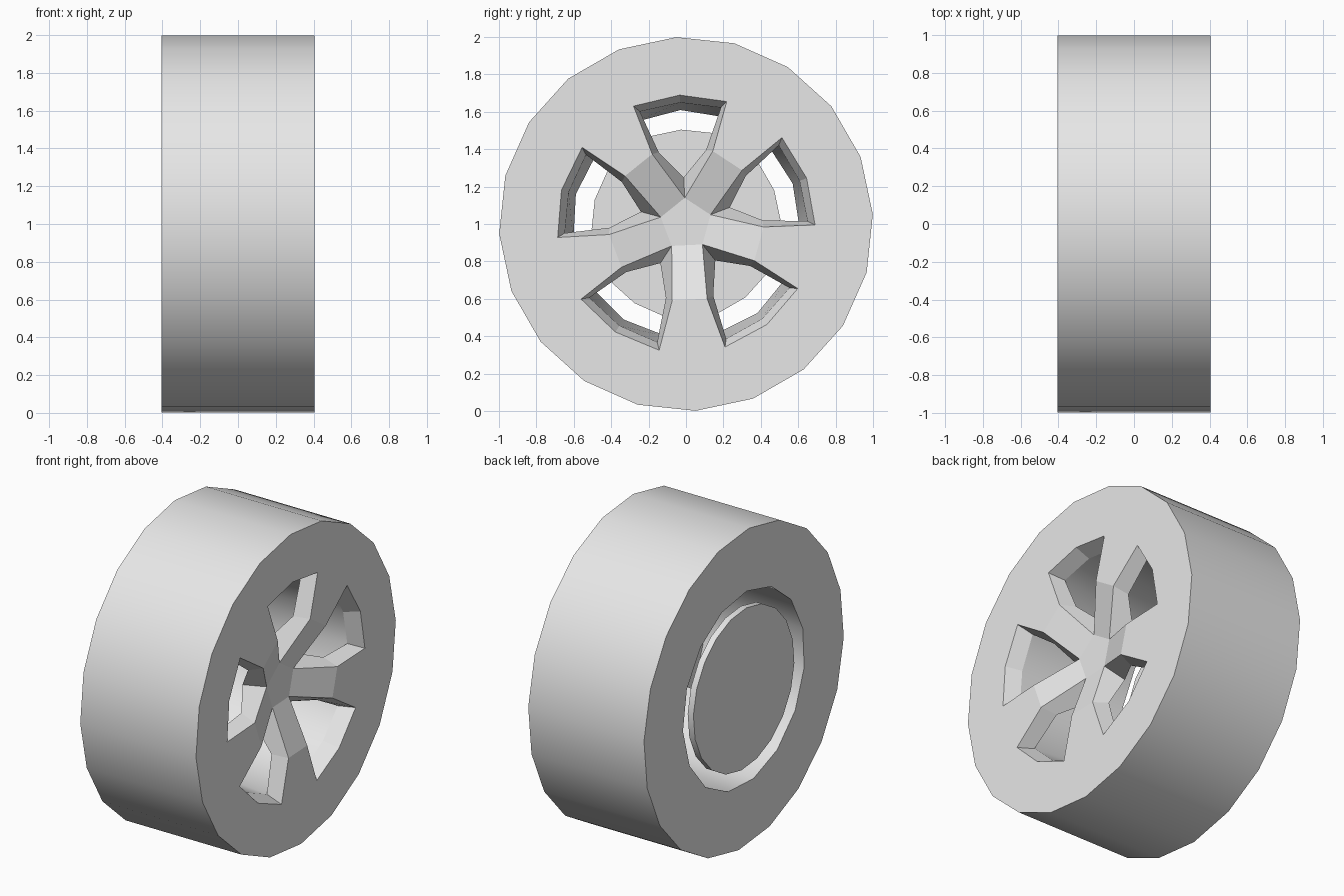
import bpy, bmesh
from math import sin, cos, radians

cube = bpy.data.objects.get("Cube")
if cube:
    bpy.data.objects.remove(cube, do_unlink=True)

HALF = 0.405      # half width of the wheel
PHASE = 92.8      # angle of the first window

grey = bpy.data.materials.new("light grey")
grey.use_nodes = True
grey.diffuse_color = (0.8, 0.8, 0.8, 1)
grey.node_tree.nodes["Principled BSDF"].inputs["Base Color"].default_value = (0.8, 0.8, 0.8, 1)


def point(bm, x, radius, degrees):
    a = radians(degrees)
    return bm.verts.new((x, radius * cos(a), 1 + radius * sin(a)))


def ring(bm, x, radius, sides=20):
    return [point(bm, x, radius, 3 + 360 * i / sides) for i in range(sides)]


def bridge(bm, a, b, smooth=False):
    n = len(a)
    for i in range(n):
        j = (i + 1) % n
        bm.faces.new((a[i], a[j], b[j], b[i])).smooth = smooth


def fill_between(bm, outer, inner, direction):
    edges = []
    for loop in (outer, inner):
        for i, v in enumerate(loop):
            w = loop[(i + 1) % len(loop)]
            edges.append(bm.edges.get((v, w)) or bm.edges.new((v, w)))
    bmesh.ops.triangle_fill(bm, edges=edges, use_beauty=True, normal=(direction, 0, 0))


def finish(bm, name):
    bmesh.ops.recalc_face_normals(bm, faces=bm.faces[:])
    mesh = bpy.data.meshes.new(name)
    bm.to_mesh(mesh)
    bm.free()
    mesh.materials.append(grey)
    obj = bpy.data.objects.new(name, mesh)
    bpy.context.collection.objects.link(obj)
    return obj


def window_loop(bm, centre, rim_x, hub_x, rim, spread, kink, kink_spread, apex):
    """Outline of one window: apex, kink, tip, middle, tip, kink."""
    return [point(bm, hub_x, apex, centre),
            point(bm, rim_x, kink, centre - kink_spread),
            point(bm, rim_x, rim, centre - spread),
            point(bm, rim_x, rim, centre),
            point(bm, rim_x, rim, centre + spread),
            point(bm, rim_x, kink, centre + kink_spread)]


def spokes(bm, windows):
    """Flat outer part, sloped inner part and hub between the windows."""
    for i, a in enumerate(windows):
        b = windows[(i + 1) % 5]
        bm.faces.new((a[4], b[2], b[1], a[5]))
        bm.faces.new((a[5], b[1], b[0], a[0]))
    bm.faces.new([w[0] for w in windows])


# Wheel body: tread, spoked front and hollow back
bm = bmesh.new()
centres = [PHASE + 72 * i for i in range(5)]
front = [window_loop(bm, c, HALF, 0.295, 0.69, 21.2, 0.415, 23, 0.14) for c in centres]
inner = [window_loop(bm, c, 0.31, 0.20, 0.65, 19.5, 0.41, 18, 0.25) for c in centres]
spokes(bm, front)
spokes(bm, inner)
for a, b in zip(front, inner):
    bridge(bm, a, b)

tread_front = ring(bm, HALF, 1)
tread_back = ring(bm, -HALF, 1)
bridge(bm, tread_front, tread_back, smooth=True)

front_rim = [v for w in front for v in w[2:5]]
inner_rim = [v for w in inner for v in w[2:5]]
back_rim = [point(bm, -HALF, 0.61, PHASE + 24 * (i - 1)) for i in range(15)]
bridge(bm, inner_rim, back_rim, smooth=True)
fill_between(bm, tread_front, front_rim, 1)
fill_between(bm, tread_back, back_rim, -1)
finish(bm, "wheel_body")

# Round plate set in the back opening
bm = bmesh.new()
plate_front = ring(bm, -HALF + 0.04, 0.505)
plate_back = ring(bm, -HALF, 0.505)
bridge(bm, plate_front, plate_back, smooth=True)
bm.faces.new(plate_front)
bm.faces.new(plate_back)
finish(bm, "back_plate")
